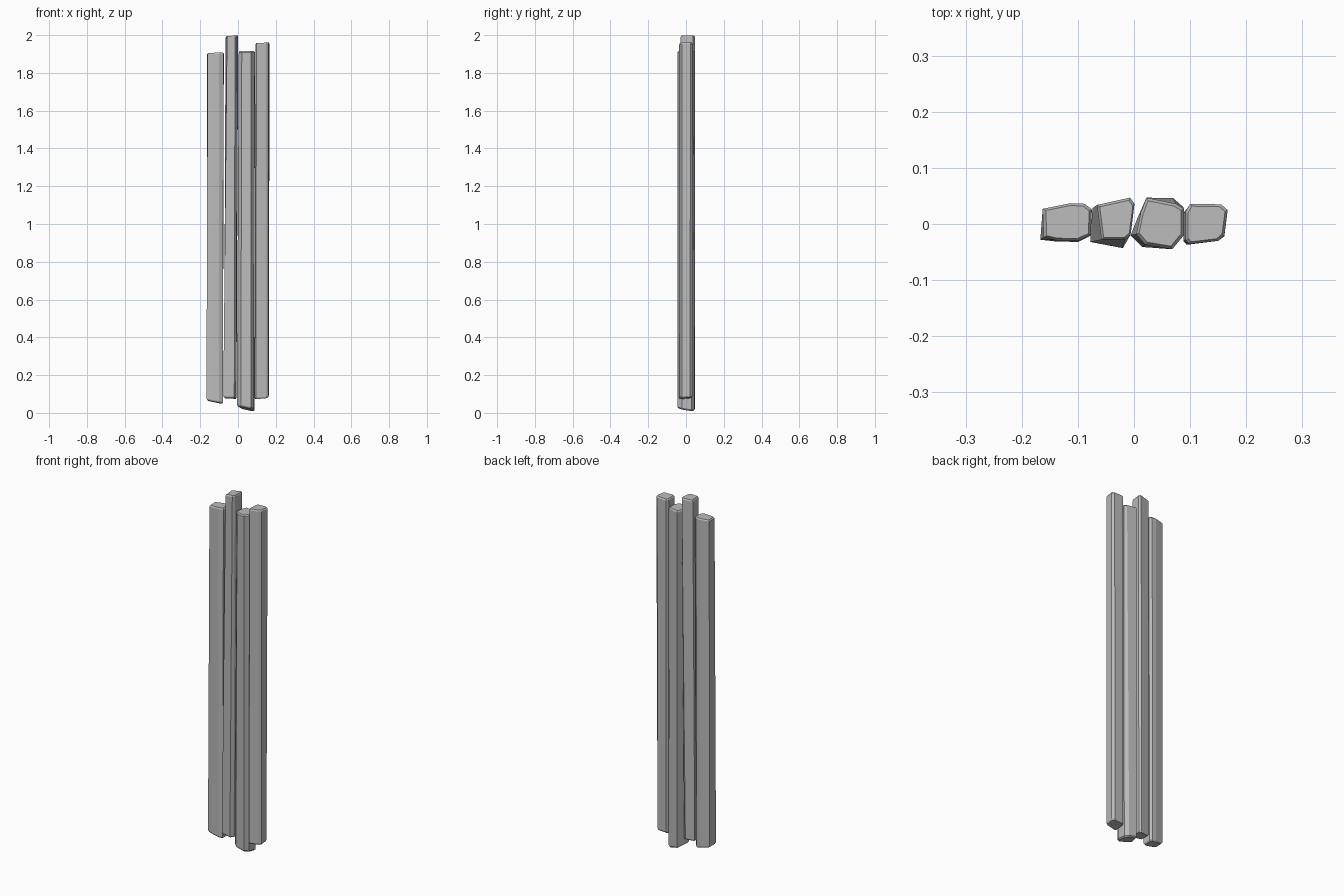
import bpy
import bmesh

cube = bpy.data.objects.get("Cube")
if cube:
    bpy.data.objects.remove(cube, do_unlink=True)

grey = bpy.data.materials.new("weathered grey")
grey.use_nodes = True
colour = (0.5, 0.5, 0.5, 1)
grey.diffuse_color = colour
grey.node_tree.nodes["Principled BSDF"].inputs["Base Color"].default_value = colour


def end_ring(bm, outline, z, slope_x, slope_y, scale=1.0, lift=0.0):
    """Ring of corners on a sloping cut through the plank."""
    cx = sum(p[0] for p in outline) / len(outline)
    cy = sum(p[1] for p in outline) / len(outline)
    ring = []
    for x, y in outline:
        dx, dy = (x - cx) * scale, (y - cy) * scale
        height = z + lift + slope_x * dx + slope_y * dy
        ring.append(bm.verts.new((cx + dx, cy + dy, height)))
    return ring


def plank(name, bottom, top, low, high):
    """Loft a rough-hewn plank between two outlines, with worn ends."""
    bm = bmesh.new()
    rings = [end_ring(bm, bottom, *low, scale=0.88, lift=-0.008),
             end_ring(bm, bottom, *low),
             end_ring(bm, top, *high),
             end_ring(bm, top, *high, scale=0.88, lift=0.007)]
    count = len(bottom)
    for a, b in zip(rings, rings[1:]):
        for i in range(count):
            j = (i + 1) % count
            bm.faces.new((a[i], a[j], b[j], b[i]))
    bm.faces.new(rings[0][::-1])
    bm.faces.new(rings[-1])
    bmesh.ops.recalc_face_normals(bm, faces=bm.faces)
    mesh = bpy.data.meshes.new(name)
    bm.to_mesh(mesh)
    bm.free()
    mesh.materials.append(grey)
    obj = bpy.data.objects.new(name, mesh)
    bpy.context.collection.objects.link(obj)


# Outlines run anticlockwise; ends are (height, slope in x, slope in y)
plank("right_outer_plank",
      [(-.167, -.028), (-.14, -.031), (-.10, -.032), (-.08, -.022),
       (-.08, .025), (-.09, .034), (-.115, .034), (-.163, .024)],
      [(-.161, -.024), (-.14, -.029), (-.10, -.030), (-.077, -.02),
       (-.075, .026), (-.088, .036), (-.113, .037), (-.163, .027)],
      (.064, -.2, -.05), (1.90, .03, 0))

plank("right_inner_plank",
      [(-.078, -.032), (-.02, -.043), (-.010, -.025),
       (-.008, .028), (-.02, .034), (-.074, .028)],
      [(-.058, -.028), (-.016, -.028), (-.006, -.019),
       (.001, .036), (-.007, .047), (-.066, .034)],
      (.085, -.05, -.05), (1.99, .08, 0))

plank("left_inner_plank",
      [(-.006, -.02), (.015, -.041), (.068, -.045), (.084, -.022),
       (.088, .03), (.07, .046), (.022, .047), (.006, .01)],
      [(.004, -.018), (.02, -.037), (.068, -.045), (.089, -.02),
       (.089, .027), (.075, .036), (.022, .047), (.012, .02)],
      (.030, -.22, -.15), (1.909, 0, 0))

plank("left_outer_plank",
      [(.094, -.037), (.15, -.03), (.161, -.022), (.163, .02),
       (.152, .035), (.10, .034), (.088, .02), (.088, -.03)],
      [(.098, -.036), (.15, -.03), (.161, -.02), (.167, .025),
       (.155, .035), (.10, .036), (.092, .022), (.092, -.028)],
      (.086, .08, .1), (1.952, .05, 0))
